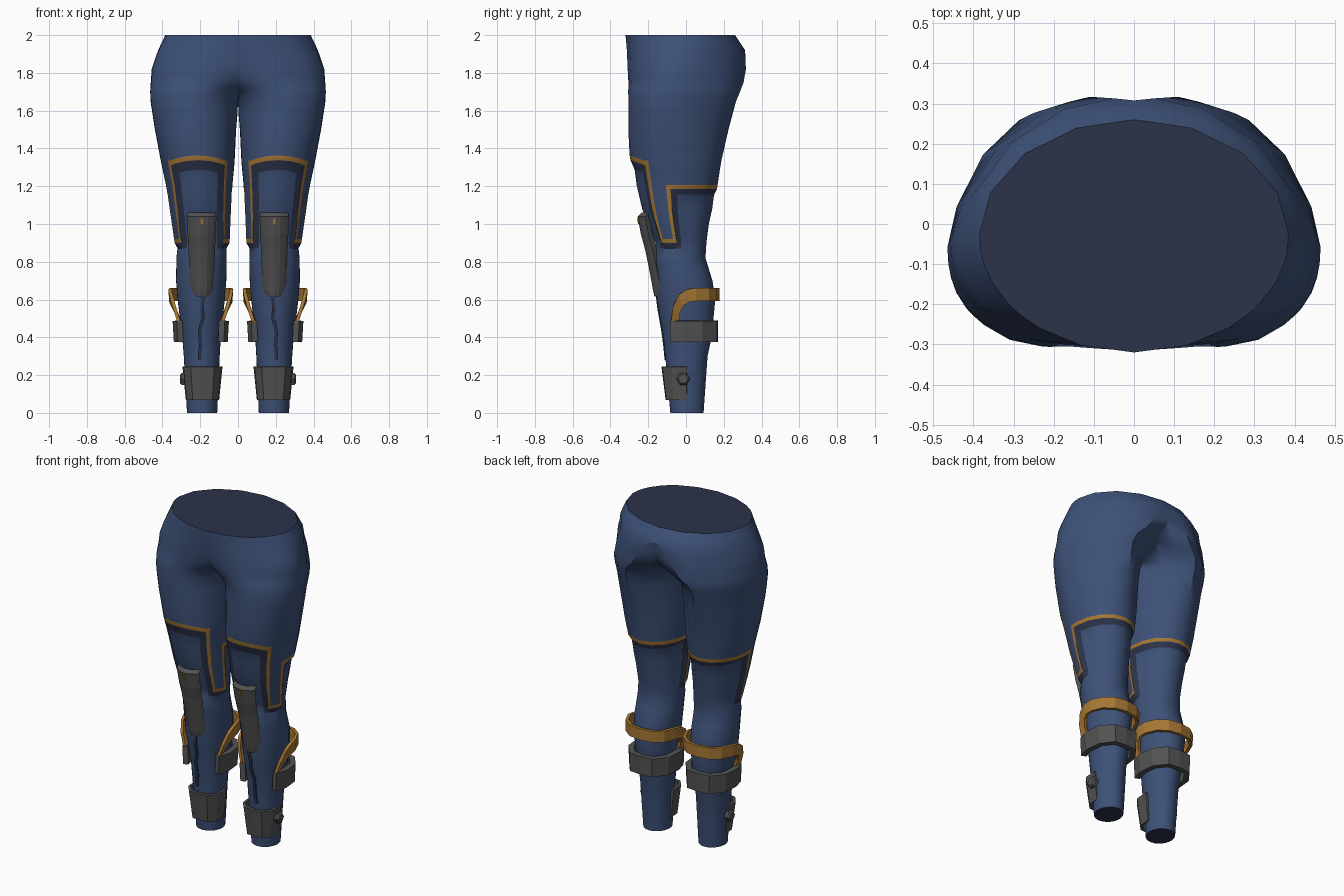
import bpy, bmesh, math

if "Cube" in bpy.data.objects:
    bpy.data.objects.remove(bpy.data.objects["Cube"])

def material(name, rgb):
    m = bpy.data.materials.new(name)
    m.diffuse_color = (*rgb, 1)
    m.use_nodes = True
    m.node_tree.nodes["Principled BSDF"].inputs["Base Color"].default_value = m.diffuse_color
    return m

BLUE = material("blue cloth", (0.047, 0.082, 0.185))
NAVY = material("dark navy", (0.025, 0.033, 0.068))
GOLD = material("gold trim", (0.38, 0.185, 0.035))
GREY = material("dark grey armour", (0.085, 0.085, 0.085))

def finish(name, bm, mats, thickness=0, smooth=False):
    """Turn a right-hand half into a mirrored object."""
    bmesh.ops.recalc_face_normals(bm, faces=bm.faces[:])
    me = bpy.data.meshes.new(name)
    bm.to_mesh(me)
    bm.free()
    for m in mats:
        me.materials.append(m)
    ob = bpy.data.objects.new(name, me)
    bpy.context.collection.objects.link(ob)
    if smooth:
        me.shade_smooth()
        me.set_sharp_from_angle(angle=math.radians(35))
    if thickness:
        s = ob.modifiers.new("thickness", 'SOLIDIFY')
        s.thickness, s.offset = thickness, 0
        s.use_even_offset = True
    mir = ob.modifiers.new("mirror", 'MIRROR')
    mir.merge_threshold = 0.0005
    return ob

def sheet(name, rows, mat, thickness):
    """Grid of points thickened into a plate."""
    bm = bmesh.new()
    v = [[bm.verts.new(p) for p in row] for row in rows]
    for a, b in zip(v, v[1:]):
        for i in range(len(a) - 1):
            bm.faces.new((a[i], a[i + 1], b[i + 1], b[i]))
    return finish(name, bm, [mat], thickness)

def both_sides(half):
    """Extend a rail ending on the leg's centre line to the other side."""
    return half + [(-x, y, z) for x, y, z in half[-2::-1]]

def shift(rail, cx):
    return [(cx + x, y, z) for x, y, z in rail]

# ---- Trousers: z, centre x, centre y, half width, half depth ----
INSET = 0.02
RINGS = [
    (0.0, .19, .005, .10, .108), (0.3, .192, .002, .115, .132),
    (0.4, .193, .008, .122, .148), (0.6, .195, 0, .145, .175),
    (0.7, .195, -.01, .153, .17), (0.82, .193, -.035, .153, .158),
    (0.9, .19, -.027, .147, .155), (1.05, .198, -.045, .161, .192),
    (1.2, .205, -.053, .175, .219), (1.33, .213, -.056, .195, .242),
    (1.5, .225, -.04, .215, .265), (1.65, .23, -.02, .233, .285),
    (1.7, .212, -.01, .253, .296), (1.75, .16, 0, .302, .305),
    (1.82, .11, .004, .347, .313), (1.92, .05, 0, .373, .313),
    (2.0, 0, -.03, .385, .29)]
ROWS = [0, .15, .3, .4, .5, .6, .7, .76, .82, .87, .9, .92, 1.0, 1.08, 1.155,
        1.185, 1.207, 1.26, 1.31, 1.335, 1.42, 1.5, 1.58, 1.65, 1.68, 1.7,
        1.725, 1.75, 1.785, 1.82, 1.87, 1.92, 1.96, 2.0]
# Degrees away from the front, around one side of the leg
COLS = [0, 20, 38, 48, 54, 66, 76, 82, 91, 112, 135, 158, 180]
RING = [(f, 1) for f in COLS] + [(f, -1) for f in COLS[-2:0:-1]]

def ring_at(z):
    for a, b in zip(RINGS, RINGS[1:]):
        if z <= b[0]:
            t = (z - a[0]) / (b[0] - a[0])
            return [p + (q - p) * t for p, q in zip(a, b)][1:]

def hem(f):
    """Lower edge of the thigh layer: front arch, side tab, back hem."""
    return 1.31 if f < 48 else (0.9 if f <= 82 else 1.185)

def is_outer(f, z):
    return z >= hem(f) - 1e-4

def leg_point(f, side, z):
    cx, cy, hw, hd = ring_at(z)
    outer = is_outer(f, z)
    hw -= 0 if outer else INSET
    hd -= 0 if outer else (.012 if z > 1 else INSET)
    # hips are flatter towards the back corner and widest in front of centre
    hip = max(0, min(1, (z - 1.3) / .3, (2.0 - z) / .15))
    p = 1 + .25 * hip if f > 90 else 1
    a = math.radians(f)
    s = math.sin(a) ** p if 0 < f < 180 else 0
    c = math.copysign(abs(math.cos(a)) ** p, math.cos(a))
    x = cx + side * hw * s
    if x < 1e-5:                          # meet the other half on the centre line
        x, s = 0, min(1, cx / hw)
        c = math.copysign((1 - s ** (2 / p)) ** (p / 2), math.cos(a))
    y = cy - hd * c - (.05 * hip * s ** 4 if side > 0 else 0)
    if 1.25 < z < 1.34:                   # arched front hem
        z += .028 * max(0, (math.cos(a) - .67) / .33)
    return x, y, z

bm = bmesh.new()
grid = [[bm.verts.new(leg_point(f, side, z)) for f, side in RING] for z in ROWS]
n = len(RING)
for i in range(len(ROWS) - 1):
    zc = (ROWS[i] + ROWS[i + 1]) / 2
    for j in range(n):
        k = (j + 1) % n
        vs = (grid[i][j], grid[i][k], grid[i + 1][k], grid[i + 1][j])
        if all(v.co.x == 0 for v in vs):
            continue
        face = bm.faces.new(vs)
        f0, f1 = RING[j][0], RING[k][0]
        fc = (f0 + f1) / 2
        if zc > hem(fc):
            # gold edging along the hem and both edges of the side tab
            edge = (zc < hem(fc) + .026 or (48 < fc < 54 and zc < 1.335)
                    or (76 < fc < 82 and zc < 1.207))
            face.material_index = 2 if edge else 0
        elif any(is_outer(f, z) for f in (f0, f1) for z in ROWS[i:i + 2]):
            face.material_index = 1      # recessed step under the hem
bm.faces.new(grid[0]).material_index = 1
bm.faces.new(grid[-1][:len(COLS)]).material_index = 1
bmesh.ops.delete(bm, geom=[v for v in bm.verts if not v.link_faces], context='VERTS')
bmesh.ops.remove_doubles(bm, verts=bm.verts[:], dist=1e-5)
finish("trousers", bm, [BLUE, NAVY, GOLD], smooth=True)

# ---- Dark crease down the front of each shin ----
rows = []
for z, x in [(.64, .178), (.56, .19), (.5, .186), (.43, .203), (.36, .198), (.28, .204)]:
    _, cy, _, hd = ring_at(z)
    rows.append([(x + d, cy - hd + INSET - .002, z) for d in (-.009, .009)])
sheet("shin_crease", rows, NAVY, .006)

# ---- Knee plates: z, front y, half width ----
rows = []
for z, y, hw in [(1.05, -.225, .064), (1.035, -.24, .067), (.95, -.224, .064),
                 (.87, -.202, .06), (.78, -.183, .056), (.7, -.168, .053),
                 (.645, -.158, .049), (.62, -.152, .042)]:
    rows.append([(.192 + hw * t, y + .035 * t * t, z)
                 for t in (-1, -.75, -.4, 0, .4, .75, 1)])
sheet("knee_plate", rows, GREY, .03)

# ---- Small gold stud at the top of each knee plate ----
sheet("knee_stud", [[(.184, -.255, 1.03), (.2, -.255, 1.03)],
                    [(.186, -.25, 1.0), (.198, -.25, 1.0)]], GOLD, .008)

# ---- Shin guards around the front of the ankle ----
def guard_rail(z, s):
    return shift(both_sides([(.098 * s, .005 * s, z), (.092 * s, -.075 * s, z),
                             (.058 * s, -.118 * s, z), (0, -.122 * s, z)]), .188)
sheet("shin_guard", [guard_rail(.245, 1), guard_rail(.07, .82)], GREY, .016)

# ---- Hexagonal knobs on the outer side of the shin guards ----
bm = bmesh.new()
loops = []
for x, r in ((.25, .036), (.298, .036), (.308, .026)):
    loops.append([bm.verts.new((x, -.015 + r * math.cos(k * math.pi / 3),
                                .18 + r * math.sin(k * math.pi / 3))) for k in range(6)])
for a, b in zip(loops, loops[1:]):
    for k in range(6):
        bm.faces.new((a[k], a[k - 1], b[k - 1], b[k]))
bm.faces.new(loops[0])
bm.faces.new(loops[-1])
finish("guard_knob", bm, [GREY])

# ---- Calf cuffs, open at the front ----
def cuff_rail(z, s):
    return shift(both_sides([(.112 * s, -.08, z), (.133 * s, -.01, z),
                             (.124 * s, .08, z), (.07 * s, .148, z),
                             (0, .154, z)]), .197)
sheet("calf_cuff", [cuff_rail(.488, 1), cuff_rail(.375, .95)], GREY, .032)

# ---- Gold straps rising from the cuffs and passing behind the calf ----
upper = [(.115, -.08, .48), (.14, -.07, .56), (.158, -.04, .625), (.163, 0, .653),
         (.157, .05, .662), (.128, .115, .662), (.075, .155, .662), (0, .168, .662)]
lower = [(.108, -.035, .48), (.13, -.032, .53), (.15, -.012, .57), (.158, .015, .587),
         (.154, .05, .592), (.126, .115, .592), (.073, .155, .592), (0, .168, .592)]
sheet("calf_strap", [shift(both_sides(upper), .197), shift(both_sides(lower), .197)],
      GOLD, .018)
